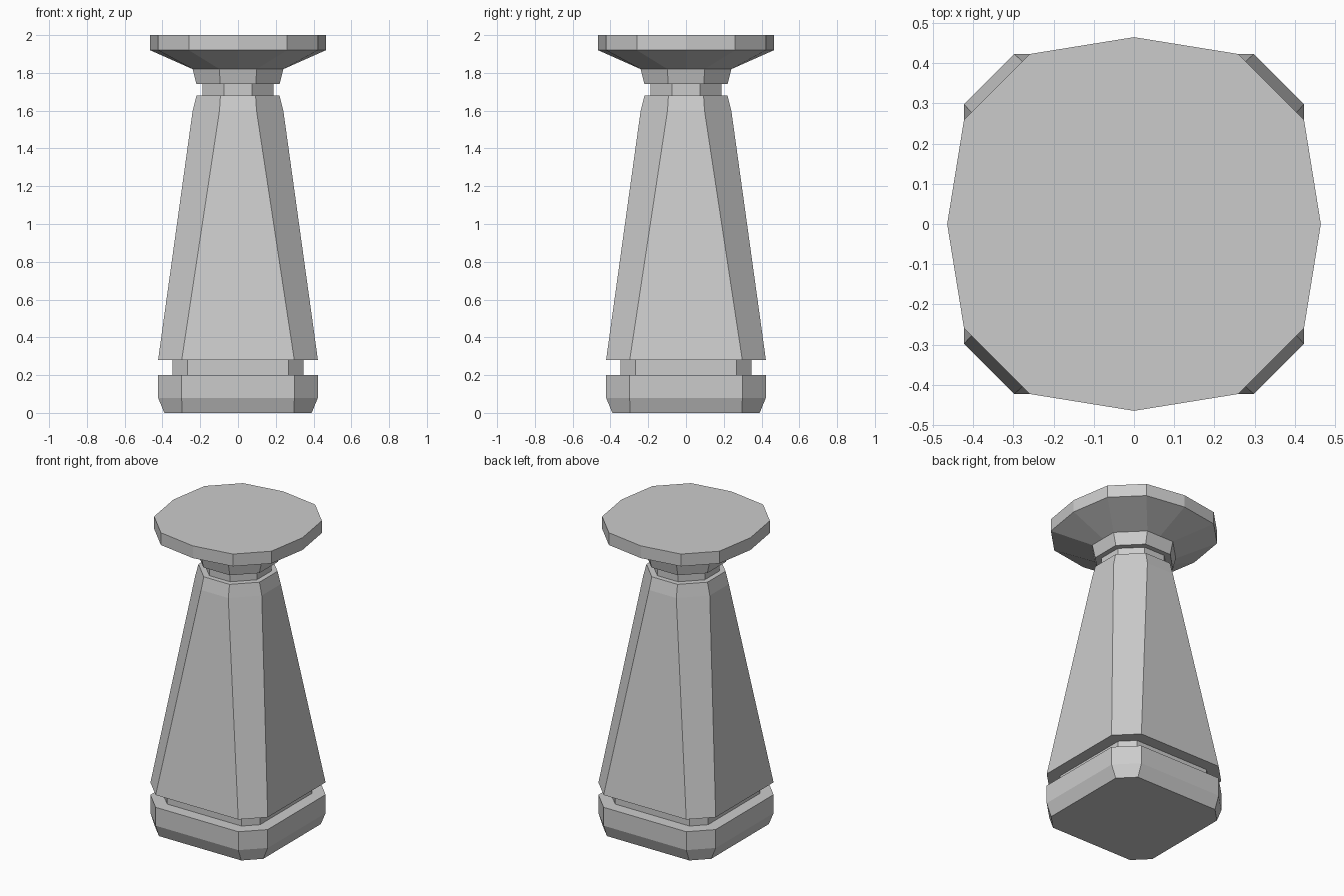
import bpy, bmesh

if "Cube" in bpy.data.objects:
    bpy.data.objects.remove(bpy.data.objects["Cube"])


def ring(a, b, m=None):
    """Chamfered square: half width a, flat half length b, optional mid-side point at m."""
    pts = []
    side = [(a, -b), (m, 0), (a, b)] if m else [(a, -b), (a, b)]
    for _ in range(4):
        pts += side
        side = [(-y, x) for x, y in side]
    return pts


def loft(name, levels):
    """Closed solid through a stack of (z, a, b[, m]) cross-sections."""
    bm = bmesh.new()
    rings = [[bm.verts.new((x, y, z)) for x, y in ring(*dims)] for z, *dims in levels]
    n = len(rings[0])
    for lo, hi in zip(rings, rings[1:]):
        for i in range(n):
            j = (i + 1) % n
            bm.faces.new((lo[i], lo[j], hi[j], hi[i]))
    bm.faces.new(rings[0][::-1])
    bm.faces.new(rings[-1])
    bmesh.ops.recalc_face_normals(bm, faces=bm.faces[:])
    mesh = bpy.data.meshes.new(name)
    bm.to_mesh(mesh)
    bm.free()
    obj = bpy.data.objects.new(name, mesh)
    bpy.context.collection.objects.link(obj)
    return obj


# Foot with a bevelled lower edge
loft("base", [(0, 0.39, 0.297), (0.08, 0.423, 0.298), (0.2, 0.423, 0.298)])
# Recessed band above the foot
loft("base_groove", [(0.19, 0.347, 0.268), (0.29, 0.347, 0.268)])
# Tapered shaft
loft("shaft", [(0.28, 0.423, 0.298), (1.6, 0.24, 0.098), (1.68, 0.22, 0.093)])
# Recessed neck
loft("neck", [(1.67, 0.188, 0.075), (1.75, 0.188, 0.075)])
# Collar flaring out to the twelve-sided top plate
loft("top_plate", [(1.74, 0.22, 0.095, 0.22), (1.82, 0.24, 0.098, 0.24),
                   (1.92, 0.423, 0.26, 0.465), (2.0, 0.423, 0.26, 0.465)])
